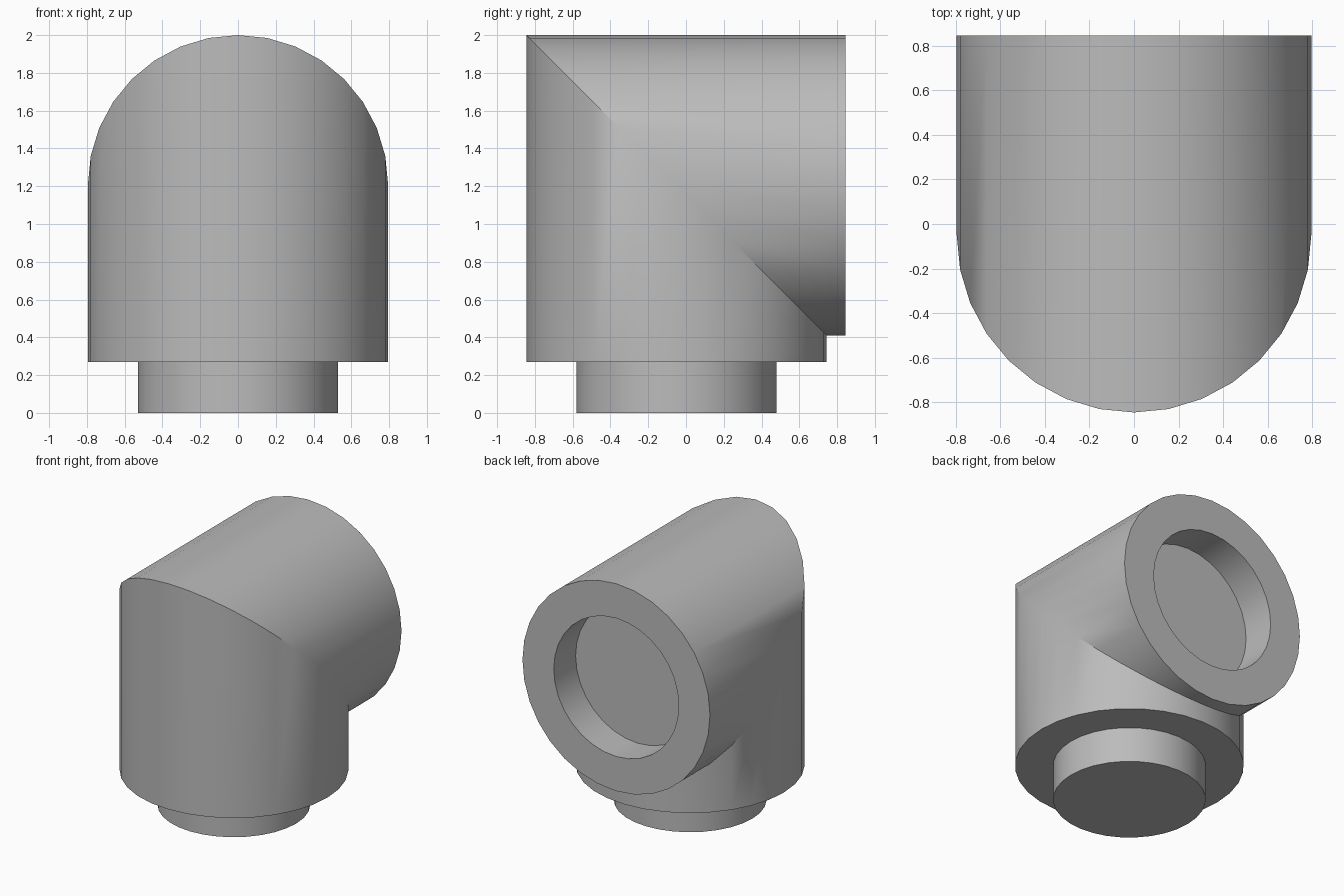
import bpy
import bmesh
from math import cos, sin, tau, radians

cube = bpy.data.objects.get("Cube")
if cube:
    bpy.data.objects.remove(cube)

SIDES = 32
OUTER, INNER = 0.795, 0.53
AXIS_Y, AXIS_Z = -0.05, 1.205      # axes of the upright and level arms
SHOULDER, END, SOCKET = 0.27, 0.845, 0.265

grey = bpy.data.materials.new("plain grey")
grey.use_nodes = True
colour = (0.5, 0.5, 0.5, 1)
grey.diffuse_color = colour
grey.node_tree.nodes["Principled BSDF"].inputs["Base Color"].default_value = colour

bm = bmesh.new()


def ring(radius, place):
    """Circle of vertices; place maps the offsets (u, v) to a point."""
    angles = [tau * i / SIDES for i in range(SIDES)]
    return [bm.verts.new(place(radius * cos(a), radius * sin(a))) for a in angles]


def level(z):
    return lambda u, v: (u, AXIS_Y + v, z)


def upright(y):
    return lambda u, v: (u, y, AXIS_Z - v)


def mitre(u, v):
    return (u, AXIS_Y + v, AXIS_Z - v)


# Spigot, shoulder, upright arm, mitre, level arm, rim and socket in one sweep
rings = [
    ring(INNER, level(0)),
    ring(INNER, level(SHOULDER)),
    ring(OUTER, level(SHOULDER)),
    ring(OUTER, mitre),
    ring(OUTER, upright(END)),
    ring(INNER, upright(END)),
    ring(INNER, upright(END - SOCKET)),
]
for a, b in zip(rings, rings[1:]):
    for i in range(SIDES):
        j = (i + 1) % SIDES
        bm.faces.new((a[i], a[j], b[j], b[i]))

# Spigot base and socket floor
bm.faces.new(rings[0][::-1])
bm.faces.new(rings[-1])
bmesh.ops.recalc_face_normals(bm, faces=bm.faces)

mesh = bpy.data.meshes.new("elbow_fitting")
bm.to_mesh(mesh)
bm.free()
mesh.materials.append(grey)
elbow = bpy.data.objects.new("elbow_fitting", mesh)
bpy.context.collection.objects.link(elbow)

# Smooth walls with crisp rims
bpy.ops.object.select_all(action="DESELECT")
elbow.select_set(True)
bpy.context.view_layer.objects.active = elbow
bpy.ops.object.shade_smooth_by_angle(angle=radians(30))
